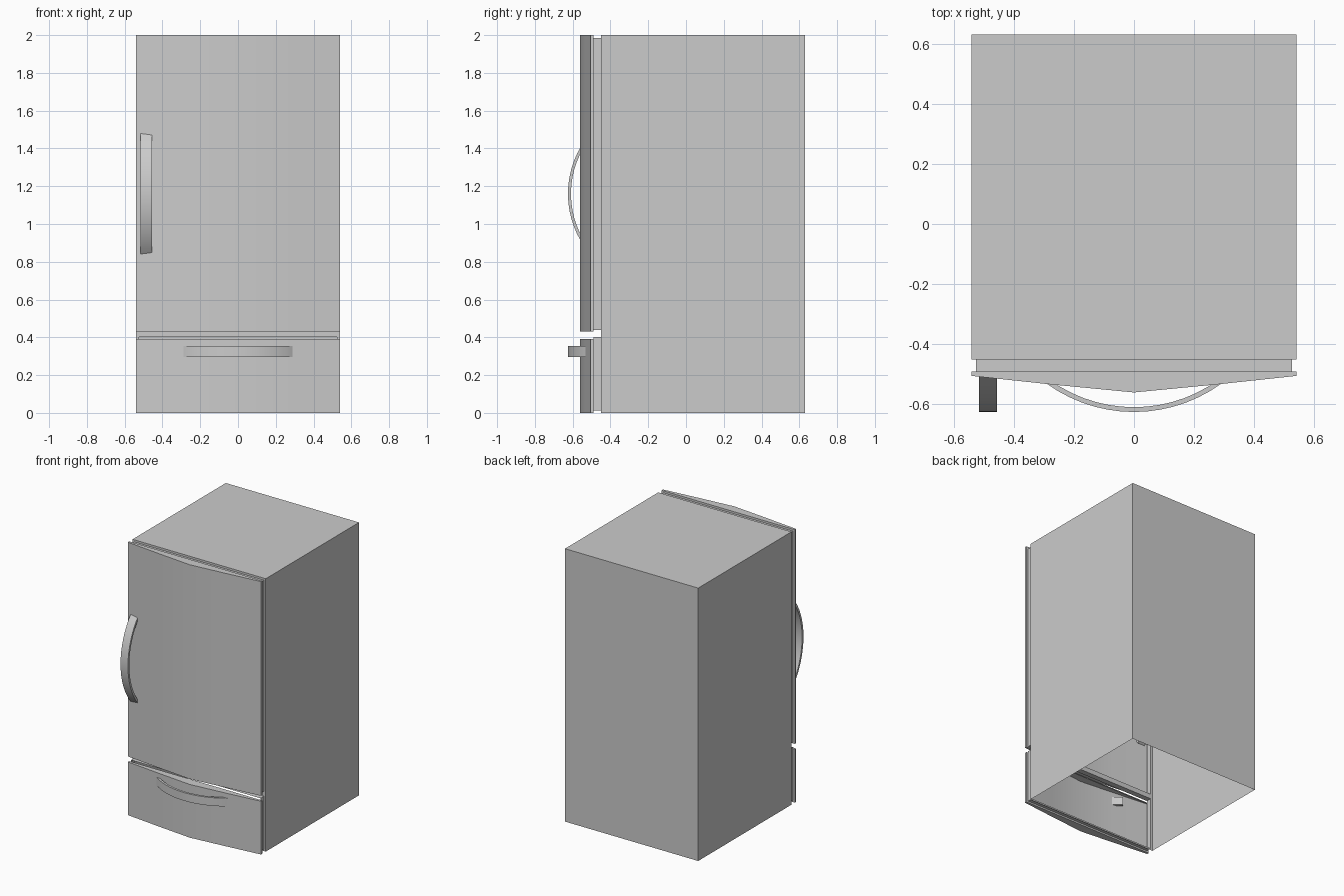
import bpy, math

if "Cube" in bpy.data.objects:
    bpy.data.objects.remove(bpy.data.objects["Cube"])

W, BACK, FRONT, H = 0.54, 0.63, -0.45, 2.0   # cabinet extents
GW, DOOR_BACK = 0.525, -0.49                 # seal half width, rear of doors
PROFILE = [(-W, -0.505), (-0.27, -0.534), (0, -0.56), (0.27, -0.534), (W, -0.505)]
OPENINGS = {"drawer": (0.012, 0.402), "door": (0.438, 1.985)}


def make(name, verts, faces, smooth=False):
    me = bpy.data.meshes.new(name)
    me.from_pydata(verts, [], faces)
    me.update()
    ob = bpy.data.objects.new(name, me)
    bpy.context.collection.objects.link(ob)
    if smooth:
        bpy.ops.object.select_all(action='DESELECT')
        ob.select_set(True)
        bpy.context.view_layer.objects.active = ob
        bpy.ops.object.shade_smooth_by_angle(angle=math.radians(30))
    return ob


def rect(x, z0, z1, y):
    return [(-x, y, z0), (x, y, z0), (x, y, z1), (-x, y, z1)]


def ring(a, b):
    return [(a + i, a + (i + 1) % 4, b + (i + 1) % 4, b + i) for i in range(4)]


# Cabinet shell, open underneath, with a thin face frame around the openings
lo, hi = OPENINGS["drawer"], OPENINGS["door"]
make("cabinet", rect(W, 0, H, FRONT) + rect(W, 0, H, BACK),
     [(4, 7, 6, 5), (0, 3, 7, 4), (1, 5, 6, 2), (3, 2, 6, 7)])
levels = [0, *lo, *hi, H]
verts = [(x, FRONT, z) for z in levels for x in (-W, -GW, GW, W)]
faces = []
for r in range(5):
    for c in range(3):
        if not (c == 1 and r in (1, 3)):
            a = r * 4 + c
            faces.append((a, a + 1, a + 5, a + 4))
make("face_frame", verts, faces)


# Hollow bowed front panel with a narrow rear rim
def panel(name, z0, z1, s0, s1):
    outline = PROFILE + [(W, DOOR_BACK), (-W, DOOR_BACK)]
    n = len(outline)
    v = [(x, y, z) for z in (z0, z1) for x, y in outline]
    f = [(i, (i + 1) % n, n + (i + 1) % n, n + i) for i in range(n) if i != n - 2]
    f += [tuple(range(n - 1, -1, -1)), tuple(range(n, 2 * n))]
    make(name, v, f, True)
    make(name + "_rim", rect(W, z0, z1, DOOR_BACK) + rect(GW, s0, s1, DOOR_BACK),
         [q[::-1] for q in ring(0, 4)])


panel("door", 0.43, H, *hi)
panel("drawer", 0, 0.39, lo[0], 0.382)

# Recessed seals joining the doors to the cabinet
for part, (z0, z1) in OPENINGS.items():
    make(part + "_seal", rect(GW, z0, z1, DOOR_BACK) + rect(GW, z0, z1, FRONT), ring(0, 4))


# Arched bar handle, swept along a circular arc
def handle(name, place, n=16):
    r_out, r_in, centre, half = 0.494, 0.478, -0.131, 0.715
    v, f = [], []
    for i in range(n + 1):
        a = -half + 2 * half * i / n
        for r, w in ((r_out, -0.03), (r_out, 0.03), (r_in, 0.03), (r_in, -0.03)):
            v.append(place(r * math.sin(a), centre - r * math.cos(a), w))
    for i in range(n):
        f += ring(4 * i, 4 * i + 4)
    f += [(3, 2, 1, 0), tuple(range(4 * n, 4 * n + 4))]
    ob = make(name, v, f, True)
    return ob


handle("door_handle", lambda t, y, w: (-0.485 - w, y, 1.16 + t))
handle("drawer_handle", lambda t, y, w: (t, y, 0.325 + w))
